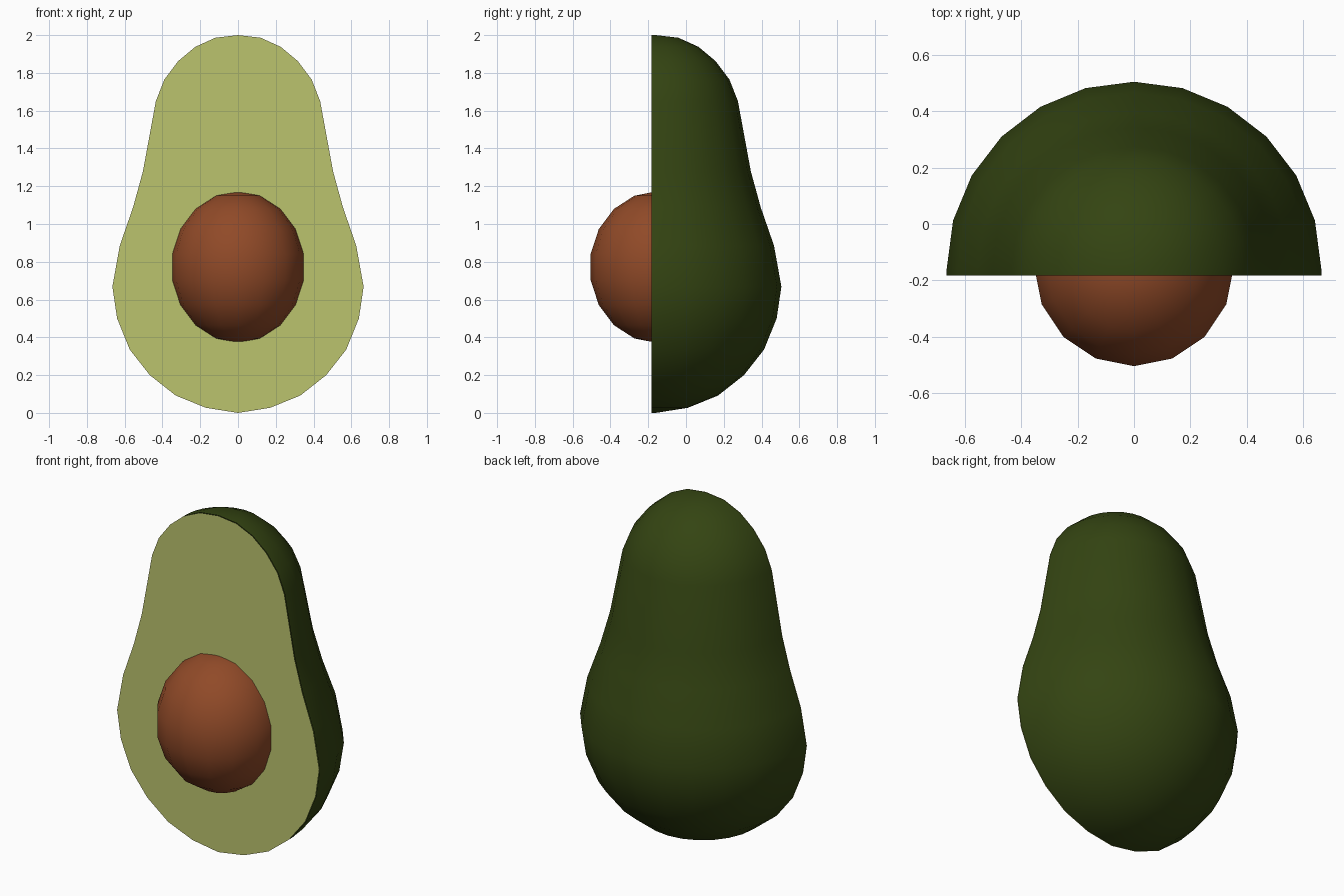
import bpy, bmesh, math

if "Cube" in bpy.data.objects:
    bpy.data.objects.remove(bpy.data.objects["Cube"])

AXIS_Y = -0.16      # turning axis of the fruit
CUT_Y = -0.185      # flat cut face
STEPS = 12          # facets around the half turn

# Half outline of the fruit: radius, height
PROFILE = [(0.17, 0.027), (0.33, 0.092), (0.467, 0.20), (0.573, 0.335),
           (0.64, 0.50), (0.665, 0.668), (0.626, 0.885), (0.555, 1.09),
           (0.503, 1.28), (0.435, 1.65), (0.39, 1.765), (0.316, 1.863),
           (0.226, 1.938), (0.12, 1.986)]
BOTTOM, TOP = 0.0, 2.0


def material(name, rgb):
    m = bpy.data.materials.new(name)
    m.diffuse_color = (*rgb, 1)
    m.use_nodes = True
    m.node_tree.nodes["Principled BSDF"].inputs["Base Color"].default_value = m.diffuse_color
    return m


def finish(bm, name, mat):
    bm.normal_update()
    me = bpy.data.meshes.new(name)
    bm.to_mesh(me)
    bm.free()
    for p in me.polygons:
        p.use_smooth = True
    me.materials.append(mat)
    ob = bpy.data.objects.new(name, me)
    bpy.context.collection.objects.link(ob)
    return ob


skin_mat = material("dark green skin", (0.034, 0.058, 0.006))
flesh_mat = material("pale green flesh", (0.50, 0.55, 0.155))
seed_mat = material("brown seed", (0.28, 0.068, 0.021))

# Skin: half lathe, with a short straight lip down to the cut
bm = bmesh.new()
columns = []
for i in range(-1, STEPS + 2):
    a = math.pi * min(max(i, 0), STEPS) / STEPS
    lip = i < 0 or i > STEPS
    y0 = CUT_Y + 0.003 if lip else AXIS_Y
    col = [bm.verts.new((r * math.cos(a), y0 + r * math.sin(a), z)) for r, z in PROFILE]
    ends = [bm.verts.new((0, y0, BOTTOM)), bm.verts.new((0, y0, TOP))]
    columns.append([ends[0]] + col + [ends[1]])
for c, d in zip(columns, columns[1:]):
    for k in range(len(c) - 1):
        bm.faces.new((c[k], d[k], d[k + 1], c[k + 1]))
bmesh.ops.remove_doubles(bm, verts=bm.verts, dist=1e-5)
bmesh.ops.recalc_face_normals(bm, faces=bm.faces)
if sum(f.normal.y for f in bm.faces) < 0:
    bmesh.ops.reverse_faces(bm, faces=bm.faces)
finish(bm, "skin", skin_mat)

# Flesh: flat cut face with a narrow rounded rim
bm = bmesh.new()
outline = ([(0, BOTTOM)] + PROFILE + [(0, TOP)]
           + [(-r, z) for r, z in reversed(PROFILE)])
face = bm.faces.new([bm.verts.new((x, CUT_Y + 0.003, z)) for x, z in outline])
if face.normal.y > 0:
    face.normal_flip()
bm.normal_update()
if face.normal.y > 0:
    face.normal_flip()
bmesh.ops.inset_region(bm, faces=[face], thickness=0.018, depth=0.004)
flesh = finish(bm, "flesh", flesh_mat)
for p in flesh.data.polygons:
    p.use_smooth = len(p.vertices) == 4

# Seed: egg-shaped ball sunk in the flesh
bm = bmesh.new()
bmesh.ops.create_uvsphere(bm, u_segments=16, v_segments=9, radius=1)
for v in bm.verts:
    v.co = (v.co.x * 0.36, v.co.y * 0.36 - 0.15, v.co.z * 0.402 + 0.772)
finish(bm, "seed", seed_mat)
